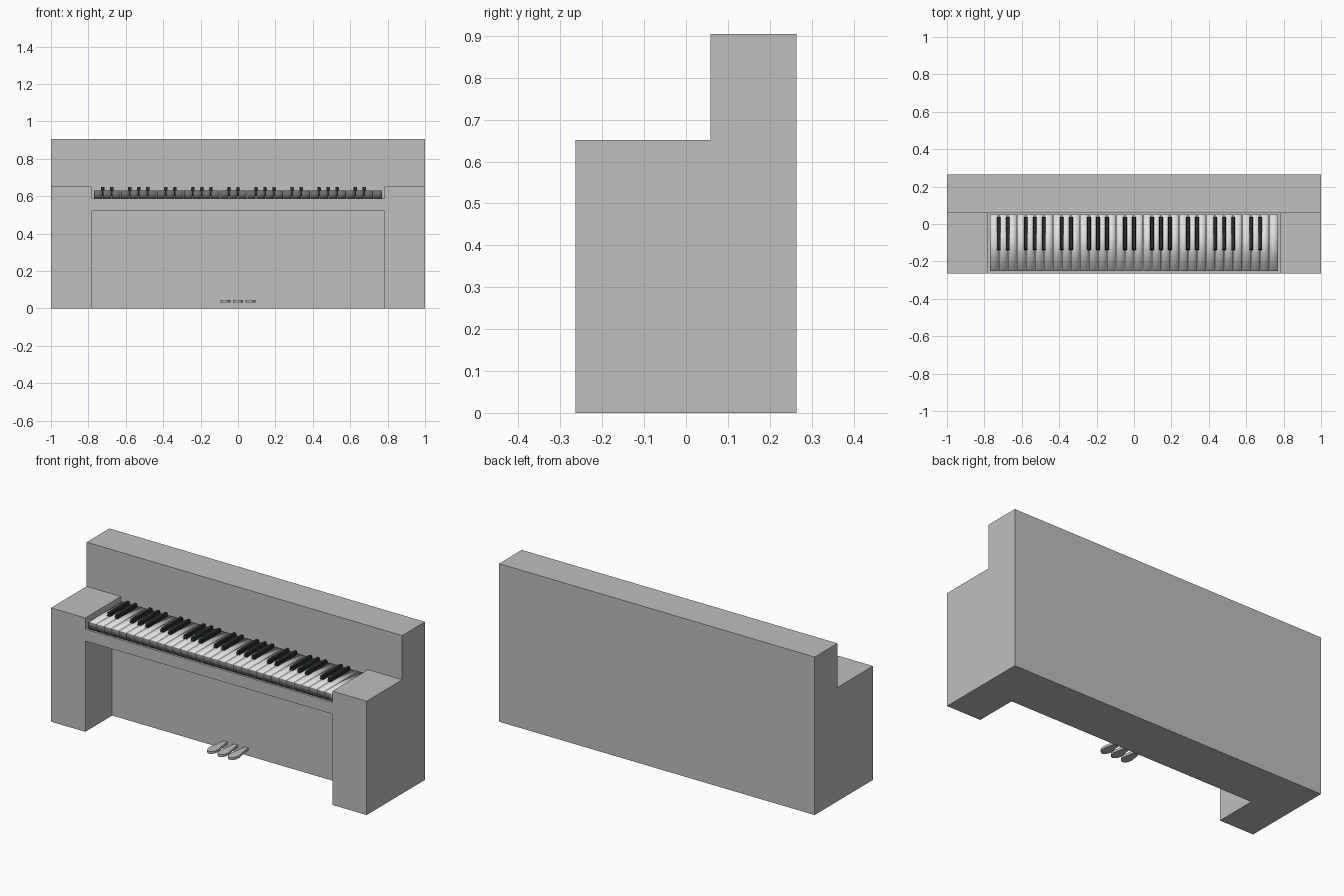
import bpy, bmesh, math
from mathutils import Matrix, Vector

if "Cube" in bpy.data.objects:
    bpy.data.objects.remove(bpy.data.objects["Cube"])


def material(name, rgb):
    m = bpy.data.materials.new(name)
    m.diffuse_color = (*rgb, 1)
    m.use_nodes = True
    m.node_tree.nodes["Principled BSDF"].inputs["Base Color"].default_value = m.diffuse_color
    return m


BODY = material("body grey", (0.52, 0.52, 0.52))
IVORY = material("key white", (0.75, 0.75, 0.75))
KEY_FRONT = material("key front grey", (0.16, 0.16, 0.16))
EBONY = material("key black", (0.02, 0.025, 0.028))


def add_box(bm, x0, x1, y0, y1, z0, z1):
    size = Matrix.Diagonal((x1 - x0, y1 - y0, z1 - z0, 1))
    mid = Matrix.Translation(((x0 + x1) / 2, (y0 + y1) / 2, (z0 + z1) / 2))
    return bmesh.ops.create_cube(bm, size=1, matrix=mid @ size)["verts"]


def finish(name, bm, *mats):
    bmesh.ops.recalc_face_normals(bm, faces=bm.faces)
    me = bpy.data.meshes.new(name)
    bm.to_mesh(me)
    bm.free()
    for m in mats:
        me.materials.append(m)
    ob = bpy.data.objects.new(name, me)
    bpy.context.collection.objects.link(ob)
    return ob


def box(name, *dims):
    bm = bmesh.new()
    add_box(bm, *dims)
    return finish(name, bm, BODY)


# Case
FRONT, WALL, BACK = -0.264, 0.058, 0.264
IN = 0.783
box("back_case", -1, 1, WALL, BACK, 0, 0.905)
box("left_side_block", -1, -IN, FRONT, WALL, 0, 0.652)
box("right_side_block", IN, 1, FRONT, WALL, 0, 0.652)
box("key_bed", -IN, IN, FRONT, WALL, 0.52, 0.587)
box("lower_panel", -IN, IN, -0.02, WALL, 0, 0.52)

# White keys: 32 from C to F, softly shaded, with darker front ends
COUNT, LEFT = 32, -0.771
PITCH = -2 * LEFT / COUNT
bm = bmesh.new()
for i in range(COUNT):
    x = LEFT + i * PITCH
    add_box(bm, x + 0.0015, x + PITCH - 0.0015, -0.252, 0.05, 0.587, 0.629)
bm.normal_update()
for f in bm.faces:
    f.smooth = True
    f.material_index = 1 if f.normal.y < -0.9 else 0
finish("white_keys", bm, IVORY, KEY_FRONT)

# Black keys: groups of two and three, tapered towards the top
bm = bmesh.new()
for i in range(1, COUNT - 1):
    if i % 7 in (1, 2, 4, 5, 6):
        x = LEFT + i * PITCH
        for v in add_box(bm, x - 0.012, x + 0.012, -0.143, 0.038, 0.6, 0.649):
            if v.co.z > 0.62:
                v.co.x = x + (v.co.x - x) * 0.7
                if v.co.y < 0:
                    v.co.y += 0.008
finish("black_keys", bm, EBONY)

# Pedals: narrow stem widening to a rounded toe
for name, x in (("left_pedal", -0.066), ("middle_pedal", 0), ("right_pedal", 0.066)):
    outline = [(0.013, -0.015), (0.014, -0.05), (0.021, -0.09)]
    toe = [(0.027 * math.cos(a), -0.125 - 0.045 * math.sin(a))
           for a in (math.pi * k / 10 for k in range(11))]
    pts = outline + toe + [(-px, py) for px, py in reversed(outline)]
    bm = bmesh.new()
    face = bm.faces.new([bm.verts.new((x + px, py, 0.03)) for px, py in pts])
    top = bmesh.ops.extrude_face_region(bm, geom=[face])["geom"]
    bmesh.ops.translate(bm, vec=Vector((0, 0, 0.014)),
                        verts=[g for g in top if isinstance(g, bmesh.types.BMVert)])
    finish(name, bm, BODY)
